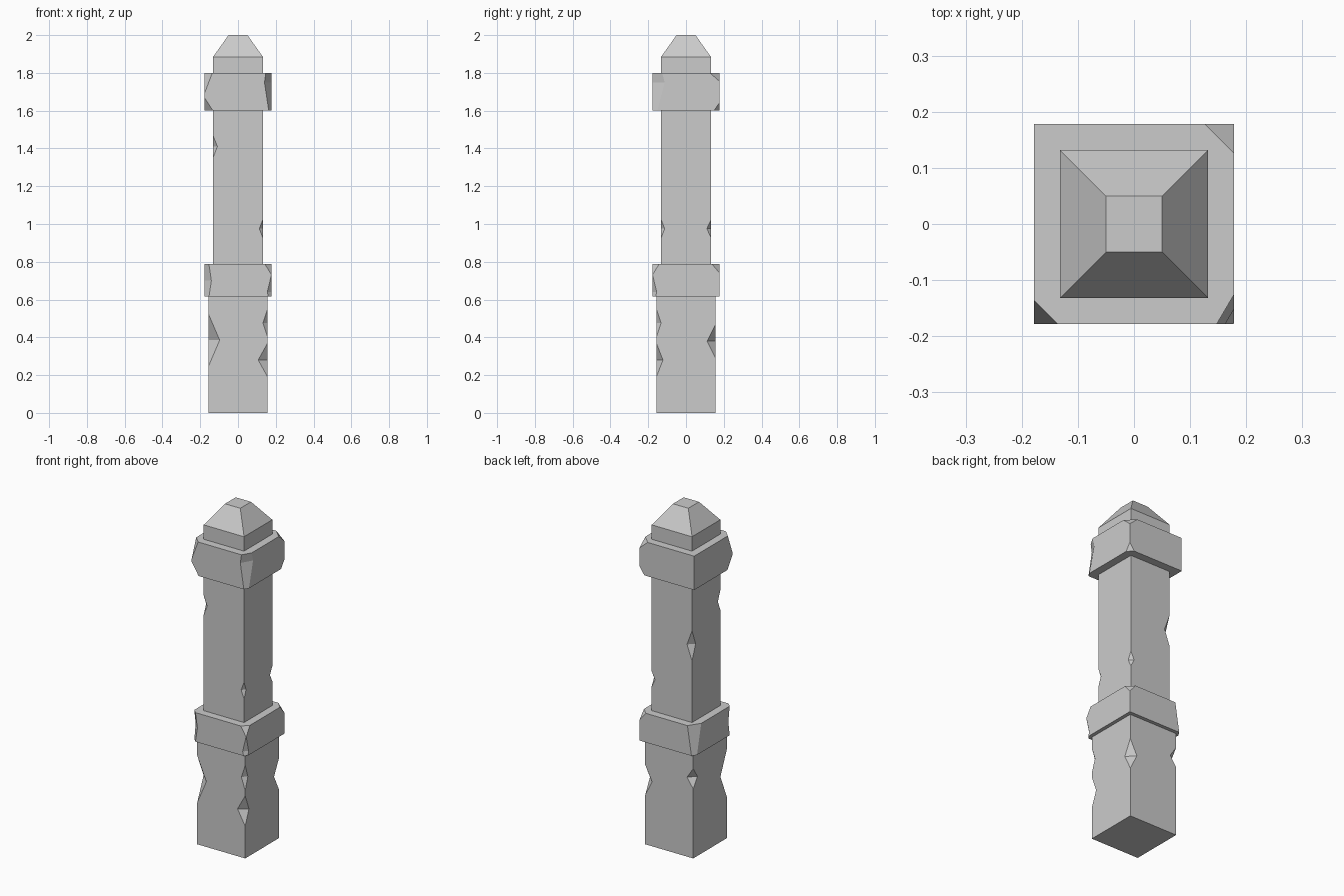
import bpy, bmesh
from mathutils import Vector

if "Cube" in bpy.data.objects:
    bpy.data.objects.remove(bpy.data.objects["Cube"])

CORNERS = {"front_left": (-1, -1), "front_right": (1, -1),
           "back_right": (1, 1), "back_left": (-1, 1)}


def make_object(name, bm):
    bmesh.ops.recalc_face_normals(bm, faces=bm.faces)
    mesh = bpy.data.meshes.new(name)
    bm.to_mesh(mesh)
    bm.free()
    obj = bpy.data.objects.new(name, mesh)
    bpy.context.collection.objects.link(obj)
    return obj


def square_post(name, half, z0, z1):
    """Square block standing between two heights."""
    bm = bmesh.new()
    bmesh.ops.create_cube(bm, size=1)
    for v in bm.verts:
        v.co = (v.co.x * 2 * half, v.co.y * 2 * half, z0 if v.co.z < 0 else z1)
    return make_object(name, bm)


def add_cap(obj, top_half, z):
    """Extrude the top face into a tapered cap."""
    bm = bmesh.new()
    bm.from_mesh(obj.data)
    top = max(bm.faces, key=lambda f: f.calc_center_median().z)
    new = bmesh.ops.extrude_discrete_faces(bm, faces=[top])["faces"][0]
    scale = top_half / abs(new.verts[0].co.x)
    for v in new.verts:
        v.co = (v.co.x * scale, v.co.y * scale, z)
    bm.to_mesh(obj.data)
    bm.free()


def chip(obj, half, corner, zm, reach, dx, skew=1.0):
    """Cut a V notch into one vertical edge, deepest at zm, ending at zm +- reach."""
    sx, sy = CORNERS[corner]
    p1 = Vector((sx * (half - dx), sy * half, zm))
    p2 = Vector((sx * half, sy * (half - dx * skew), zm))
    mid = (p1 + p2) / 2
    side = (p1 - p2).normalized() * 0.25
    tri = [mid] + [mid + (Vector((sx * half, sy * half, z)) - mid) * 1.6
                   for z in (zm - reach, zm + reach)]
    bm = bmesh.new()
    face = bm.faces.new([bm.verts.new(p - side) for p in tri])
    out = bmesh.ops.extrude_face_region(bm, geom=[face], use_keep_orig=True)
    for v in out["geom"]:
        if isinstance(v, bmesh.types.BMVert):
            v.co += side * 2
    cutter = make_object("chip_cutter", bm)
    cutter.hide_render = True
    mod = obj.modifiers.new("chip", 'BOOLEAN')
    mod.operation = 'DIFFERENCE'
    mod.solver = 'EXACT'
    mod.object = cutter
    bpy.context.view_layer.update()
    dg = bpy.context.evaluated_depsgraph_get()
    mesh = bpy.data.meshes.new_from_object(obj.evaluated_get(dg))
    obj.modifiers.clear()
    obj.data = mesh
    bpy.data.objects.remove(cutter)


# lower block
base = square_post("base_block", .157, 0, .615)
chip(base, .157, "front_left", .385, .14, .06)
chip(base, .157, "front_right", .475, .075, .025)
chip(base, .157, "front_right", .28, .09, .05, .7)
chip(base, .157, "back_right", .38, .09, .045)
chip(base, .157, "back_left", .47, .06, .04)

# lower collar
band = square_post("lower_band", .178, .615, .787)
chip(band, .178, "front_left", .70, .25, .037)
chip(band, .178, "front_right", .787, .057, .035)
chip(band, .178, "front_right", .64, .095, .023)
chip(band, .178, "back_right", .787, .047, .04)
chip(band, .178, "back_left", .80, .3, .046, 1.5)

# shaft with tapered cap
shaft = square_post("shaft_and_cap", .132, .787, 1.885)
add_cap(shaft, .05, 2.0)
chip(shaft, .132, "front_left", 1.41, .058, .023)
chip(shaft, .132, "back_left", 1.24, .09, .033)
chip(shaft, .132, "front_right", .975, .05, .019)
chip(shaft, .132, "back_right", .975, .045, .022)

# upper collar
collar = square_post("upper_band", .178, 1.6, 1.8)
chip(collar, .178, "front_left", 1.8, .11, .042)
chip(collar, .178, "front_left", 1.6, .07, .045)
chip(collar, .178, "front_right", 1.75, .25, .038, 1.7)
chip(collar, .178, "back_right", 1.8, .045, .052)
chip(collar, .178, "back_right", 1.6, .043, .03)
